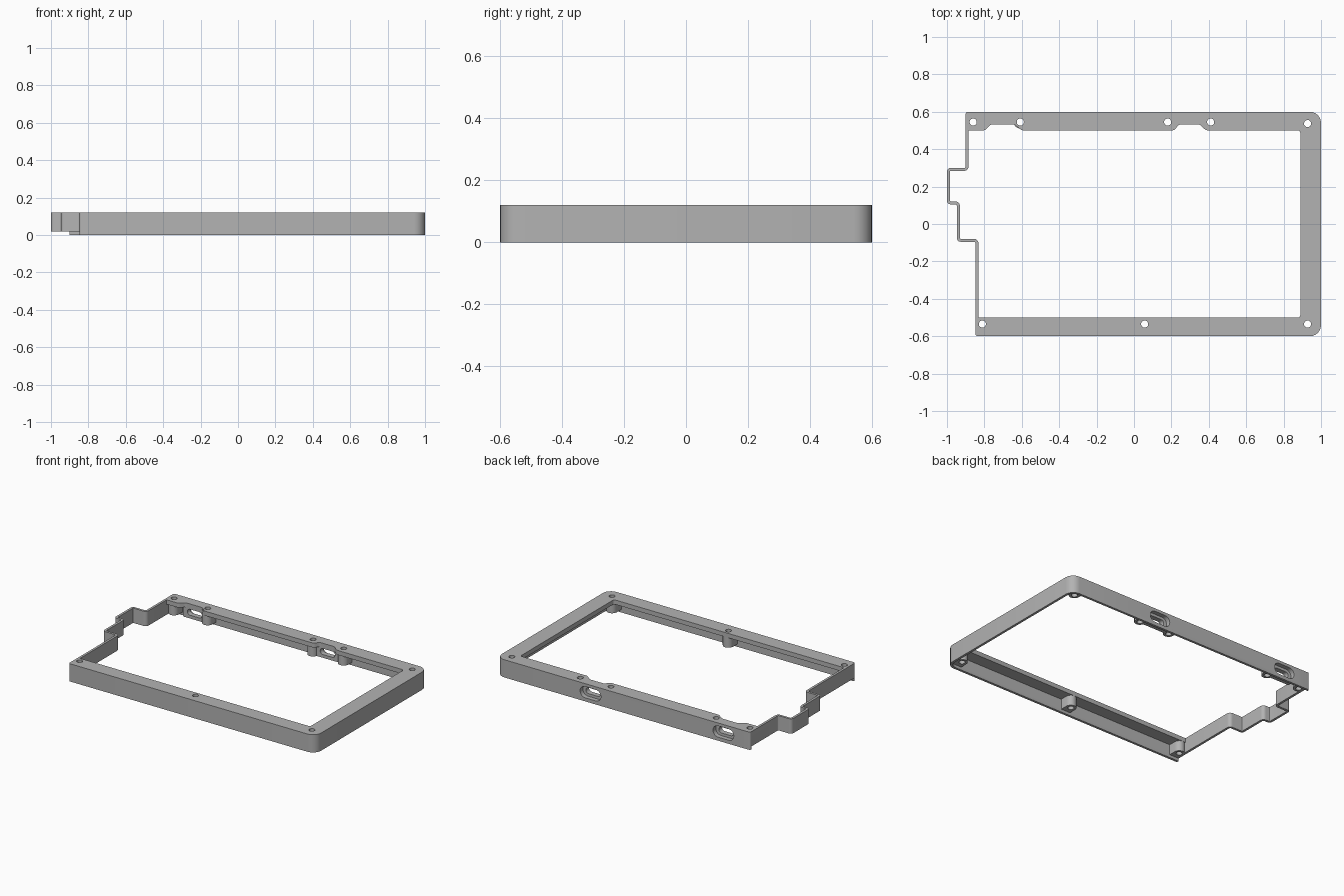
import bpy, bmesh, math
from mathutils import Vector, Matrix

cube = bpy.data.objects.get("Cube")
if cube:
    bpy.data.objects.remove(cube, do_unlink=True)

TOP, LIP, WALL = 0.12, 0.02, 0.016

grey = bpy.data.materials.new("plain grey")
grey.use_nodes = True
grey.diffuse_color = (0.45, 0.45, 0.45, 1)
grey.node_tree.nodes["Principled BSDF"].inputs["Base Color"].default_value = grey.diffuse_color


def rounded(corners, steps=6):
    """Turn (x, y, radius) corners into an outline with arcs."""
    outline = []
    for i, (x, y, r) in enumerate(corners):
        p = Vector((x, y))
        u = (Vector(corners[i - 1][:2]) - p).normalized()
        v = (Vector(corners[(i + 1) % len(corners)][:2]) - p).normalized()
        if r <= 0:
            outline.append(p)
            continue
        for k in range(steps + 1):
            a = math.pi / 2 * k / steps
            outline.append(p + u * r * (1 - math.sin(a)) + v * r * (1 - math.cos(a)))
    return outline


def inset(corners, d):
    """Offset a right-angled outline inwards, keeping its arcs concentric."""
    result = []
    for i, (x, y, r) in enumerate(corners):
        p = Vector((x, y))
        a = (p - Vector(corners[i - 1][:2])).normalized()
        b = (Vector(corners[(i + 1) % len(corners)][:2]) - p).normalized()
        turn = 1 if a.cross(b) > 0 else -1
        q = p + d * (Vector((-a.y, a.x)) + Vector((-b.y, b.x)))
        result.append((q.x, q.y, r - turn * d))
    return result


def prism(name, corners, z0, z1, matrix=None):
    bm = bmesh.new()
    face = bm.faces.new([bm.verts.new((p.x, p.y, z0)) for p in rounded(corners)])
    top = bmesh.ops.extrude_face_region(bm, geom=[face])["geom"]
    bmesh.ops.translate(bm, vec=(0, 0, z1 - z0),
                        verts=[e for e in top if isinstance(e, bmesh.types.BMVert)])
    bmesh.ops.remove_doubles(bm, verts=bm.verts, dist=1e-5)
    if matrix:
        bm.transform(matrix)
    bmesh.ops.recalc_face_normals(bm, faces=bm.faces)
    mesh = bpy.data.meshes.new(name)
    bm.to_mesh(mesh)
    bm.free()
    mesh.materials.append(grey)
    obj = bpy.data.objects.new(name, mesh)
    bpy.context.collection.objects.link(obj)
    return obj


def rect(x0, x1, y0, y1, r=0):
    return [(x0, y0, r), (x1, y0, r), (x1, y1, r), (x0, y1, r)]


def combine(body, other, operation):
    mod = body.modifiers.new(operation, "BOOLEAN")
    mod.operation, mod.object, mod.solver = operation, other, "EXACT"
    bpy.context.view_layer.objects.active = body
    bpy.ops.object.modifier_apply(modifier=mod.name)
    bpy.data.objects.remove(other, do_unlink=True)


# Outer wall with the stepped left side
outline = [(-0.848, -0.6, 0.012), (1, -0.6, 0.06), (1, 0.6, 0.06), (-0.9, 0.6, 0.012),
           (-0.9, 0.3, 0.008), (-1, 0.3, 0.02), (-1, 0.105, 0.02), (-0.947, 0.105, 0.008),
           (-0.947, -0.095, 0.02), (-0.848, -0.095, 0.008)]
frame = prism("frame", outline, 0, TOP)
combine(frame, prism("cavity", inset(outline, WALL), -0.1, 0.3), "DIFFERENCE")

# The stepped wall stops short of the bottom lip
combine(frame, prism("lip_cut", rect(-1.1, -0.8, -0.584, 0.584), -0.1, LIP), "DIFFERENCE")

# Top flange on three sides, notched at the ports
b, n = 0.5, 0.533
flange = [(-0.84, -0.592, 0), (0.992, -0.592, 0.052), (0.992, 0.592, 0.052),
          (-0.892, 0.592, 0), (-0.892, b, 0)]
for x0, x1, x2, x3 in ((-0.797, -0.765, -0.64, -0.6), (0.215, 0.24, 0.35, 0.385)):
    flange += [(x0, b, 0.012), (x1, n, 0.012), (x2, n, 0.012), (x3, b, 0.012)]
flange += [(0.89, b, 0.015), (0.89, -b, 0.015), (-0.84, -b, 0)]
combine(frame, prism("flange", flange, 0.09, TOP), "UNION")

# Screw bosses joined to the wall
screws = [(-0.86, 0.545), (-0.608, 0.545), (0.18, 0.545), (0.41, 0.545), (0.928, 0.537),
          (0.928, -0.535), (0.057, -0.535), (-0.811, -0.535)]
R = 0.035
for x, y in screws:
    if y > 0:
        shape = [(x - R, y - R, R), (x + R, y - R, R), (x + R, 0.592, 0), (x - R, 0.592, 0)]
    else:
        shape = [(x - R, -0.592, 0), (x + R, -0.592, 0), (x + R, y + R, R), (x - R, y + R, R)]
    combine(frame, prism("boss", shape, LIP, 0.11), "UNION")

# Port blocks, with a stepped slot through the back
to_back = Matrix.Rotation(math.pi / 2, 4, "X")
for x in (-0.7, 0.295):
    combine(frame, prism("port_block", rect(x - 0.085, x + 0.085, 0.536, 0.592), LIP, 0.11), "UNION")
    for w, h, depth in ((0.078, 0.038, 0.57), (0.055, 0.02, 0.45)):
        slot = rect(x - w, x + w, 0.062 - h, 0.062 + h, h)
        combine(frame, prism("slot", slot, -0.7, -depth, to_back), "DIFFERENCE")

# Screw holes
H = 0.019
for x, y in screws:
    combine(frame, prism("hole", rect(x - H, x + H, y - H, y + H, H), -0.1, 0.3), "DIFFERENCE")

bpy.ops.object.select_all(action="DESELECT")
frame.select_set(True)
bpy.context.view_layer.objects.active = frame
bpy.ops.object.shade_smooth_by_angle(angle=math.radians(30))
